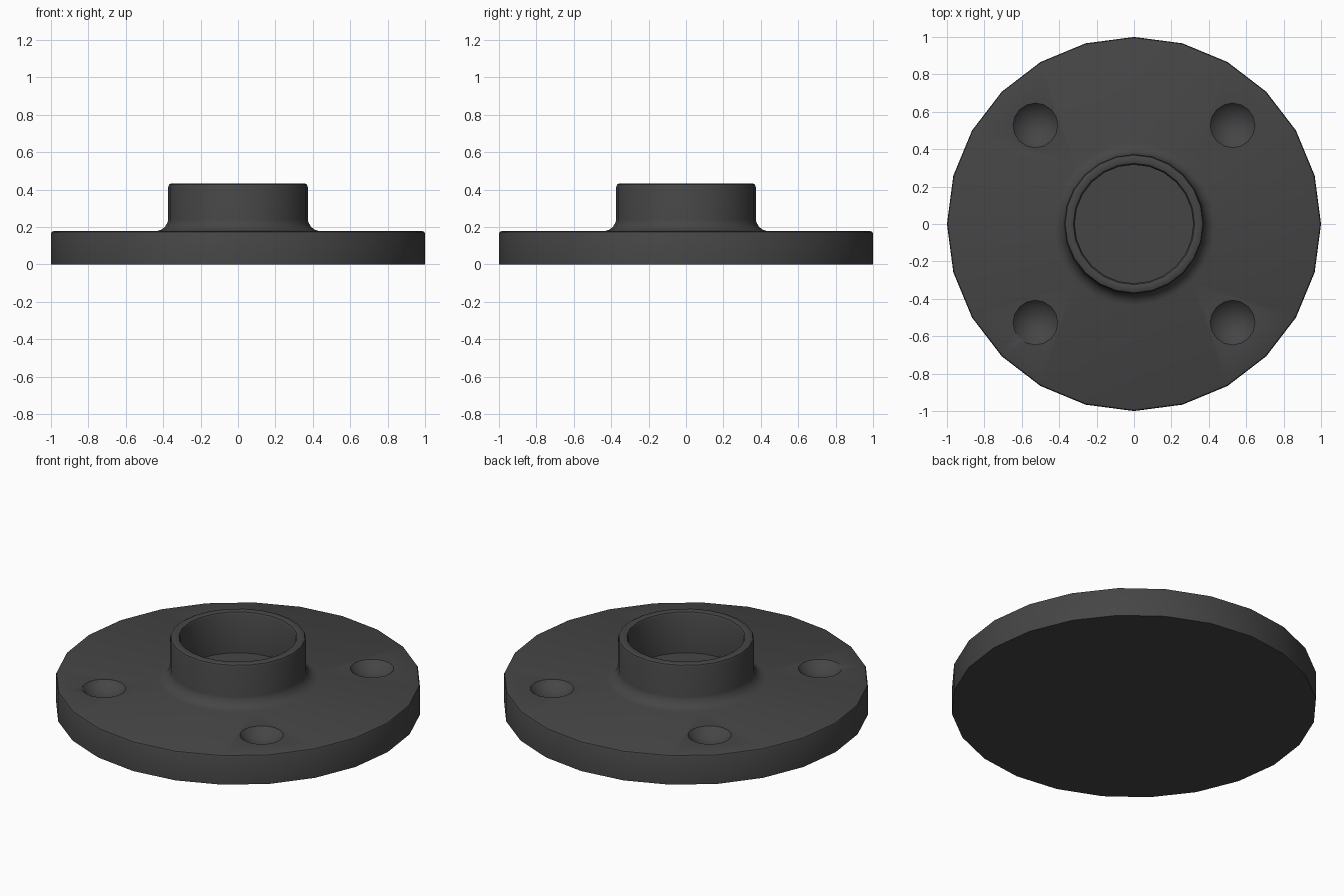
import bpy, bmesh, math

if "Cube" in bpy.data.objects:
    bpy.data.objects.remove(bpy.data.objects["Cube"])

SIDES = 24
TOP = 0.178           # plate top height
HOLE_POS, HOLE_R, HOLE_DEPTH = 0.527, 0.12, 0.055

# Flange: (radius, height) profile from underside, over the hub, to the recess floor
profile = [(1.0, 0.0), (1.0, 0.166), (0.996, 0.174), (0.987, TOP),
           (0.435, TOP), (0.41, 0.186), (0.39, 0.202), (0.378, 0.222), (0.373, 0.24),
           (0.373, 0.415), (0.368, 0.428), (0.357, 0.433),
           (0.334, 0.433), (0.324, 0.429), (0.317, 0.415), (0.317, 0.185)]

bm = bmesh.new()
rings = []
for r, z in profile:
    rings.append([bm.verts.new((r * math.cos(math.tau * i / SIDES),
                                r * math.sin(math.tau * i / SIDES), z))
                  for i in range(SIDES)])
for a, b in zip(rings, rings[1:]):
    for i in range(SIDES):
        j = (i + 1) % SIDES
        bm.faces.new((a[i], a[j], b[j], b[i]))
bm.faces.new(rings[0][::-1])
bm.faces.new(rings[-1])
bmesh.ops.recalc_face_normals(bm, faces=bm.faces)
mesh = bpy.data.meshes.new("flange")
bm.to_mesh(mesh)
bm.free()
flange = bpy.data.objects.new("flange", mesh)
bpy.context.collection.objects.link(flange)

mat = bpy.data.materials.new("dark_grey")
mat.diffuse_color = (0.06, 0.06, 0.06, 1)
mat.use_nodes = True
mat.node_tree.nodes["Principled BSDF"].inputs["Base Color"].default_value = mat.diffuse_color
mesh.materials.append(mat)

# Four shallow bowl-shaped screw recesses
ball_r = (HOLE_R ** 2 + HOLE_DEPTH ** 2) / (2 * HOLE_DEPTH)
for sx in (-1, 1):
    for sy in (-1, 1):
        bpy.ops.mesh.primitive_uv_sphere_add(
            segments=16, ring_count=24, radius=ball_r,
            location=(sx * HOLE_POS, sy * HOLE_POS, TOP - HOLE_DEPTH + ball_r))
        cutter = bpy.context.object
        cutter.name = "recess_cutter"
        cutter.hide_render = True
        cutter.data.materials.append(mat)
        bpy.context.view_layer.objects.active = flange
        mod = flange.modifiers.new("recess", 'BOOLEAN')
        mod.operation = 'DIFFERENCE'
        mod.solver = 'EXACT'
        mod.object = cutter
        bpy.ops.object.modifier_apply(modifier=mod.name)
        bpy.data.objects.remove(cutter, do_unlink=True)

bpy.ops.object.select_all(action='DESELECT')
flange.select_set(True)
bpy.context.view_layer.objects.active = flange
bpy.ops.object.shade_smooth_by_angle(angle=math.radians(32))
